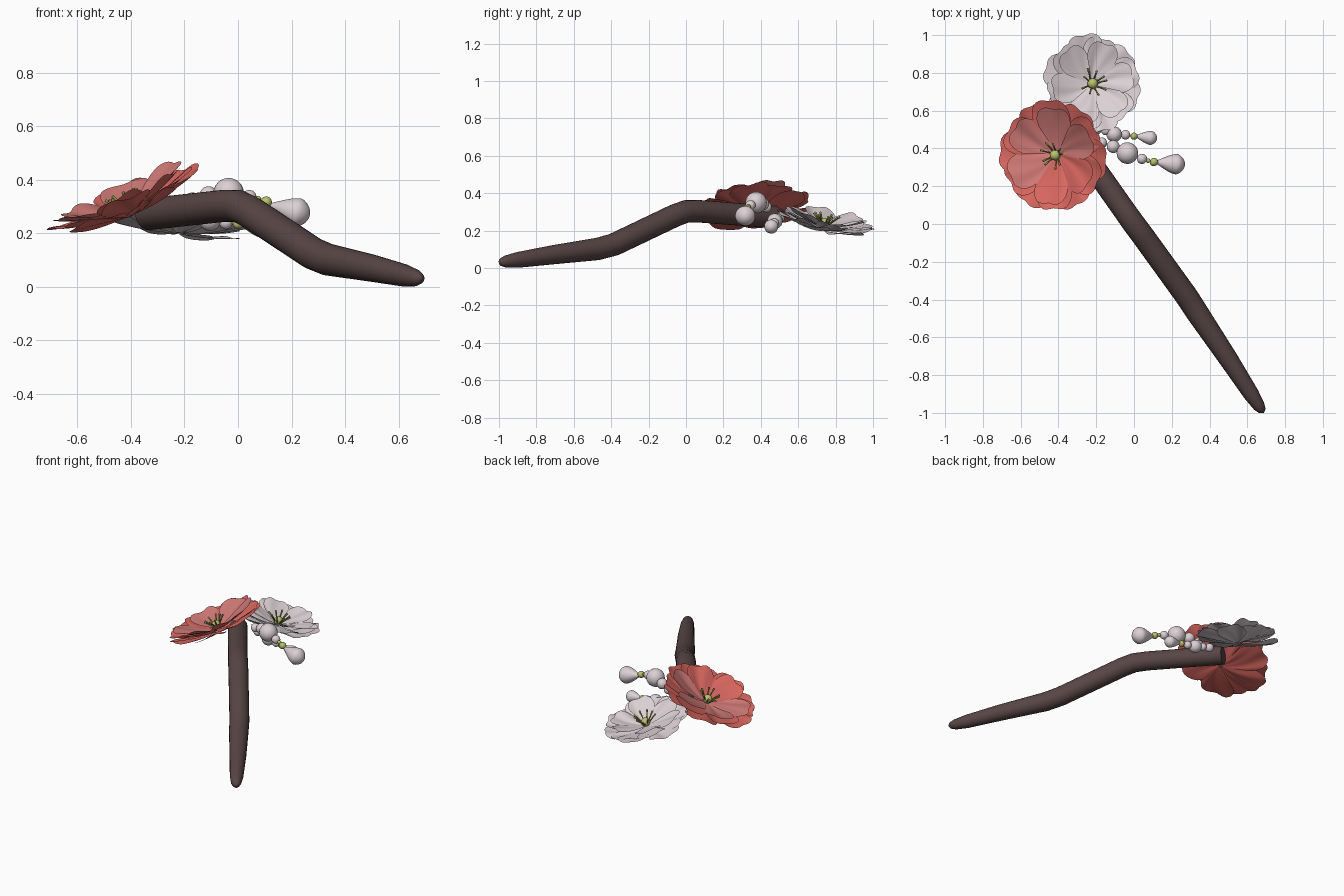
import bpy, bmesh, math, random
from mathutils import Vector, Matrix

if "Cube" in bpy.data.objects:
    bpy.data.objects.remove(bpy.data.objects["Cube"])

random.seed(4)

def mat(name, srgb):
    m = bpy.data.materials.new(name)
    lin = [((c / 255 + 0.055) / 1.055) ** 2.4 for c in srgb]
    m.diffuse_color = (*lin, 1)
    m.use_nodes = True
    m.node_tree.nodes["Principled BSDF"].inputs["Base Color"].default_value = m.diffuse_color
    return m

WOOD = mat("dark brown wood", (88, 69, 69))
RED = mat("coral red", (218, 103, 96))
ROSE = mat("dusty rose", (208, 122, 118))
WHITE = mat("pearl white", (220, 208, 212))
GREEN = mat("light olive", (186, 192, 110))
STAMEN = mat("dark olive", (138, 143, 74))

def finish(name, bm, *materials):
    me = bpy.data.meshes.new(name)
    bm.to_mesh(me)
    bm.free()
    for m in materials:
        me.materials.append(m)
    for p in me.polygons:
        p.use_smooth = True
    ob = bpy.data.objects.new(name, me)
    bpy.context.collection.objects.link(ob)
    return ob

def tube(bm, pts, radii, n=24):
    # sweep circles along a path and cap both ends
    pts = [Vector(p) for p in pts]
    rings = []
    for i, p in enumerate(pts):
        d = (pts[min(i + 1, len(pts) - 1)] - pts[max(i - 1, 0)]).normalized()
        ref = Vector((0, 0, 1)) if abs(d.z) < 0.95 else Vector((1, 0, 0))
        s = d.cross(ref).normalized()
        u = s.cross(d)
        rings.append([bm.verts.new(p + radii[i] * (s * math.cos(2 * math.pi * k / n) + u * math.sin(2 * math.pi * k / n)))
                      for k in range(n)])
    for a, b in zip(rings, rings[1:]):
        for k in range(n):
            bm.faces.new((a[k], a[(k + 1) % n], b[(k + 1) % n], b[k]))
    bm.faces.new(rings[0][::-1])
    bm.faces.new(rings[-1])
    bmesh.ops.recalc_face_normals(bm, faces=bm.faces)

# bent wooden stick with a flat back end and a rounded tip
bm = bmesh.new()
tube(bm, [(-0.335, 0.475, 0.272), (-0.05, 0.07, 0.303), (0.0, 0.0, 0.302), (0.045, -0.06, 0.28),
          (0.28, -0.385, 0.125), (0.335, -0.47, 0.102), (0.50, -0.715, 0.070), (0.62, -0.9, 0.043),
          (0.662, -0.965, 0.034), (0.680, -0.99, 0.031), (0.686, -1.0, 0.030)],
     [0.06, 0.06, 0.061, 0.061, 0.061, 0.06, 0.051, 0.042, 0.032, 0.02, 0.003])
stick = finish("hairpin_stick", bm, WOOD)
bpy.context.view_layer.objects.active = stick
stick.select_set(True)
bpy.ops.object.shade_smooth_by_angle(angle=math.radians(50))

def petals(bm, count, turn, length, half_angle, cup, lift, ripple, second=()):
    # ring of notched petals, each a wavy polar grid
    NU, NV = 10, 16
    for c in range(count):
        a0 = turn + 2 * math.pi * c / count
        ph = random.uniform(0, 6.28)
        L = length * random.uniform(0.97, 1.03)
        tilt = random.uniform(-0.012, 0.012)
        grid = []
        for i in range(NU + 1):
            u = 0.04 + 0.96 * i / NU
            row = []
            for j in range(NV + 1):
                v = -1 + 2 * j / NV
                rim = 1 - 0.34 * abs(v) ** 3.5 - 0.045 * math.exp(-(v / 0.22) ** 2)
                r = L * u * rim
                a = a0 + v * half_angle
                z = lift + cup * (r / length) ** 1.5 + tilt * u
                z += ripple * u * (math.sin(4 * v + ph) + 0.6 * math.sin(7 * v + 2 * ph + 4 * u))
                z += 0.006 * v * u
                row.append(bm.verts.new((r * math.cos(a), r * math.sin(a), z)))
            grid.append(row)
        for i in range(NU):
            for j in range(NV):
                f = bm.faces.new((grid[i][j], grid[i + 1][j], grid[i + 1][j + 1], grid[i][j + 1]))
                f.material_index = 1 if c in second else 0

def flower(name, center, normal, size, cup, outer, inner, turn, second=()):
    M = Matrix.Translation(center) @ Vector((0, 0, 1)).rotation_difference(Vector(normal)).to_matrix().to_4x4()
    # two overlapping outer rings
    bm = bmesh.new()
    petals(bm, 6, turn + 0.52, size, 0.53, cup * 0.8, -0.012, 0.007)
    petals(bm, 6, turn + 0.1, size * 0.97, 0.53, cup * 0.95, -0.004, 0.007)
    finish(name + "_outer_petals", bm, outer).matrix_world = M
    # inner ring
    bm = bmesh.new()
    petals(bm, 6, turn, size * 0.85, 0.55, cup * 1.1, 0.006, 0.005, second)
    finish(name + "_inner_petals", bm, inner, outer).matrix_world = M
    # pistil
    bm = bmesh.new()
    bmesh.ops.create_uvsphere(bm, u_segments=20, v_segments=12, radius=0.028,
                              matrix=Matrix.Translation((0, 0, 0.028)))
    finish(name + "_pistil", bm, GREEN).matrix_world = M
    # stamens curving up and outwards
    bm = bmesh.new()
    for k in range(9):
        a = 2 * math.pi * k / 9 + random.uniform(-0.2, 0.2)
        s = random.uniform(0.75, 1.1)
        path = [(r * s * math.cos(a), r * s * math.sin(a), z) for r, z in
                ((0.01, 0.01), (0.035, 0.035), (0.055, 0.055), (0.075, 0.073))]
        tube(bm, path, [0.004, 0.004, 0.004, 0.006], 8)
    finish(name + "_stamens", bm, STAMEN).matrix_world = M

flower("red_flower", (-0.407, 0.367, 0.278), (-0.42, -0.09, 1), 0.308, 0.08, RED, ROSE, 0.45, (4, 5))
flower("white_flower", (-0.222, 0.738, 0.212), (0.13, 0.2, 1), 0.264, 0.065, WHITE, WHITE, 0.2)

def bead(name, p, r, material):
    bm = bmesh.new()
    bmesh.ops.create_uvsphere(bm, u_segments=24, v_segments=16, radius=r)
    finish(name, bm, material).location = p

def teardrop(name, start, end, r):
    # sphere stretched along its axis and narrowed at the start
    a, b = Vector(start), Vector(end)
    d = b - a
    bm = bmesh.new()
    bmesh.ops.create_uvsphere(bm, u_segments=24, v_segments=20, radius=1)
    for v in bm.verts:
        t = (v.co.z + 1) / 2
        k = r * (0.35 + 0.75 * min(1, t * 1.35) ** 1.2)
        v.co = Vector((v.co.x * k, v.co.y * k, v.co.z * d.length / 2))
    ob = finish(name, bm, WHITE)
    ob.matrix_world = Matrix.Translation((a + b) / 2) @ Vector((0, 0, 1)).rotation_difference(d).to_matrix().to_4x4()

def strand(name, beads, drop):
    for i, (p, r, m) in enumerate(beads):
        bead(f"{name}_bead_{i + 1}", p, r, m)
    teardrop(name + "_drop", *drop)
    bm = bmesh.new()
    pts = [b[0] for b in beads] + [drop[0]]
    tube(bm, pts, [0.006] * len(pts), 8)
    finish(name + "_thread", bm, GREEN)

# long and short bead strands
strand("long_strand",
       [((-0.17, 0.43, 0.325), 0.028, WHITE), ((-0.11, 0.41, 0.342), 0.034, WHITE),
        ((-0.035, 0.375, 0.35), 0.057, WHITE), ((0.042, 0.345, 0.335), 0.027, WHITE),
        ((0.075, 0.335, 0.328), 0.012, GREEN), ((0.105, 0.328, 0.316), 0.022, GREEN)],
       ((0.115, 0.328, 0.306), (0.268, 0.312, 0.266), 0.056))
strand("short_strand",
       [((-0.2, 0.5, 0.265), 0.028, WHITE), ((-0.15, 0.495, 0.255), 0.025, WHITE),
        ((-0.105, 0.475, 0.25), 0.041, WHITE), ((-0.045, 0.472, 0.24), 0.025, WHITE),
        ((0.0, 0.465, 0.236), 0.019, GREEN)],
       ((0.008, 0.465, 0.234), (0.122, 0.452, 0.216), 0.039))
